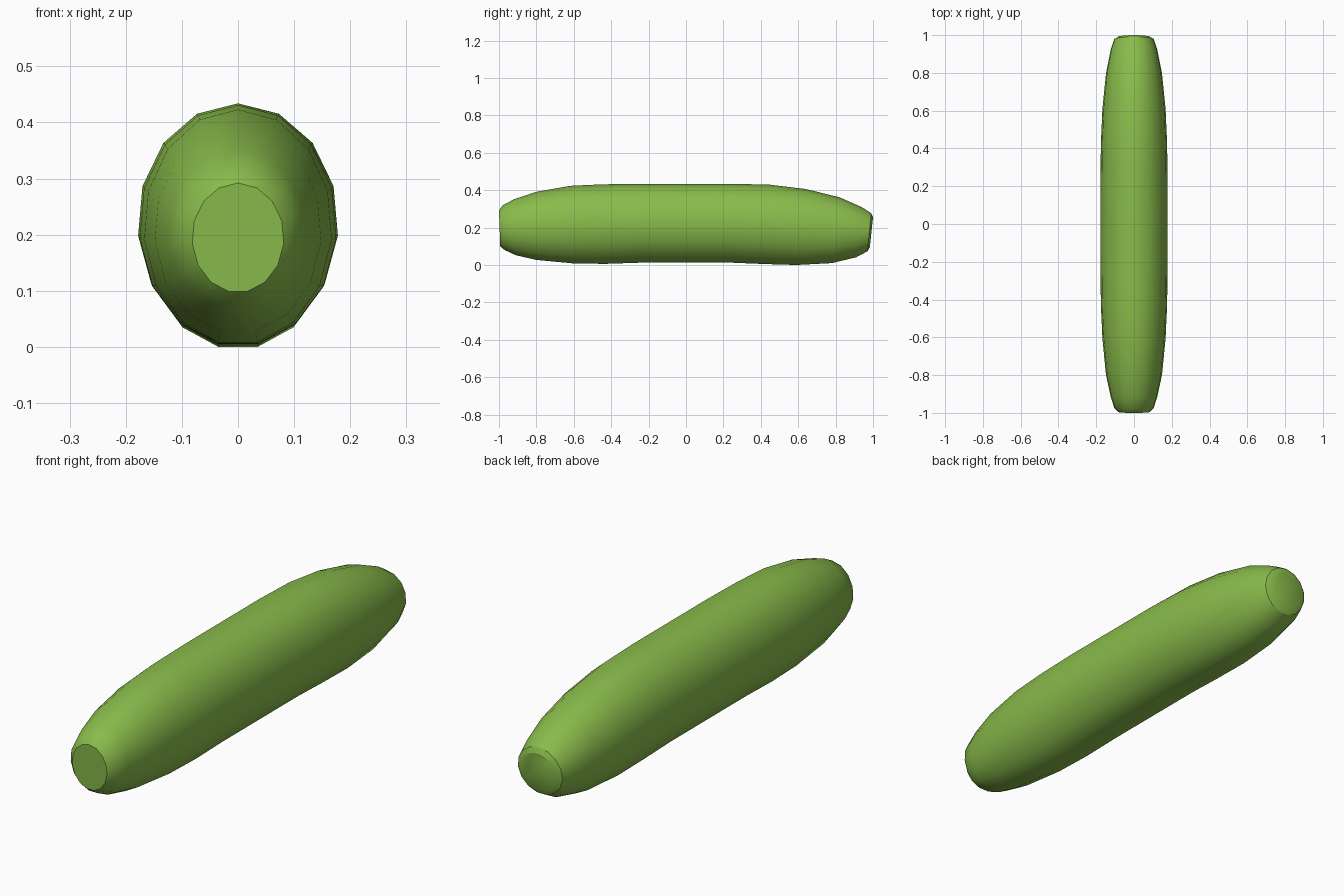
import bpy, bmesh, math

if "Cube" in bpy.data.objects:
    bpy.data.objects.remove(bpy.data.objects["Cube"])

SIDES = 15
# rings along the body: y at top, z at top, y at bottom, z at bottom, half width
RINGS = [
    (-1.0, 0.295, -0.993, 0.102, 0.082),
    (-0.98, 0.322, -0.97, 0.083, 0.105),
    (-0.92, 0.354, -0.91, 0.055, 0.124),
    (-0.80, 0.394, -0.80, 0.030, 0.149),
    (-0.62, 0.426, -0.60, 0.011, 0.168),
    (-0.45, 0.434, -0.43, 0.009, 0.176),
    (-0.25, 0.437, -0.25, 0.015, 0.179),
    (0.25, 0.437, 0.25, 0.015, 0.179),
    (0.45, 0.432, 0.42, 0.008, 0.176),
    (0.64, 0.409, 0.59, 0.003, 0.168),
    (0.82, 0.365, 0.78, 0.013, 0.149),
    (0.94, 0.312, 0.91, 0.044, 0.124),
    (0.99, 0.280, 0.97, 0.076, 0.105),
    (1.0, 0.258, 0.983, 0.098, 0.082),
]

green = bpy.data.materials.new("leaf green")
green.diffuse_color = (0.25, 0.50, 0.07, 1)
green.use_nodes = True
green.node_tree.nodes["Principled BSDF"].inputs["Base Color"].default_value = green.diffuse_color

# loft the body through the rings and cap both ends
bm = bmesh.new()
loops = []
low = math.cos(math.pi / SIDES)          # a flat side lies at the bottom
for yt, zt, yb, zb, rx in RINGS:
    loop = []
    for i in range(SIDES):
        a = 2 * math.pi * i / SIDES
        t = (math.cos(a) + low) / (1 + low)   # 0 at bottom, 1 at top
        loop.append(bm.verts.new((rx * math.sin(a), yb + (yt - yb) * t, zb + (zt - zb) * t)))
    loops.append(loop)
for p, q in zip(loops, loops[1:]):
    for i in range(SIDES):
        j = (i + 1) % SIDES
        bm.faces.new((p[i], p[j], q[j], q[i]))
bm.faces.new(loops[0])
bm.faces.new(loops[-1])
bmesh.ops.recalc_face_normals(bm, faces=bm.faces)
# shift so the lowest point touches the ground
drop = min(v.co.z for v in bm.verts)
bmesh.ops.translate(bm, verts=bm.verts, vec=(0, 0, -drop))

mesh = bpy.data.meshes.new("cucumber_body")
bm.to_mesh(mesh)
bm.free()
mesh.materials.append(green)
body = bpy.data.objects.new("cucumber_body", mesh)
bpy.context.collection.objects.link(body)
bpy.context.view_layer.objects.active = body
body.select_set(True)
bpy.ops.object.shade_smooth_by_angle(angle=math.radians(30))
